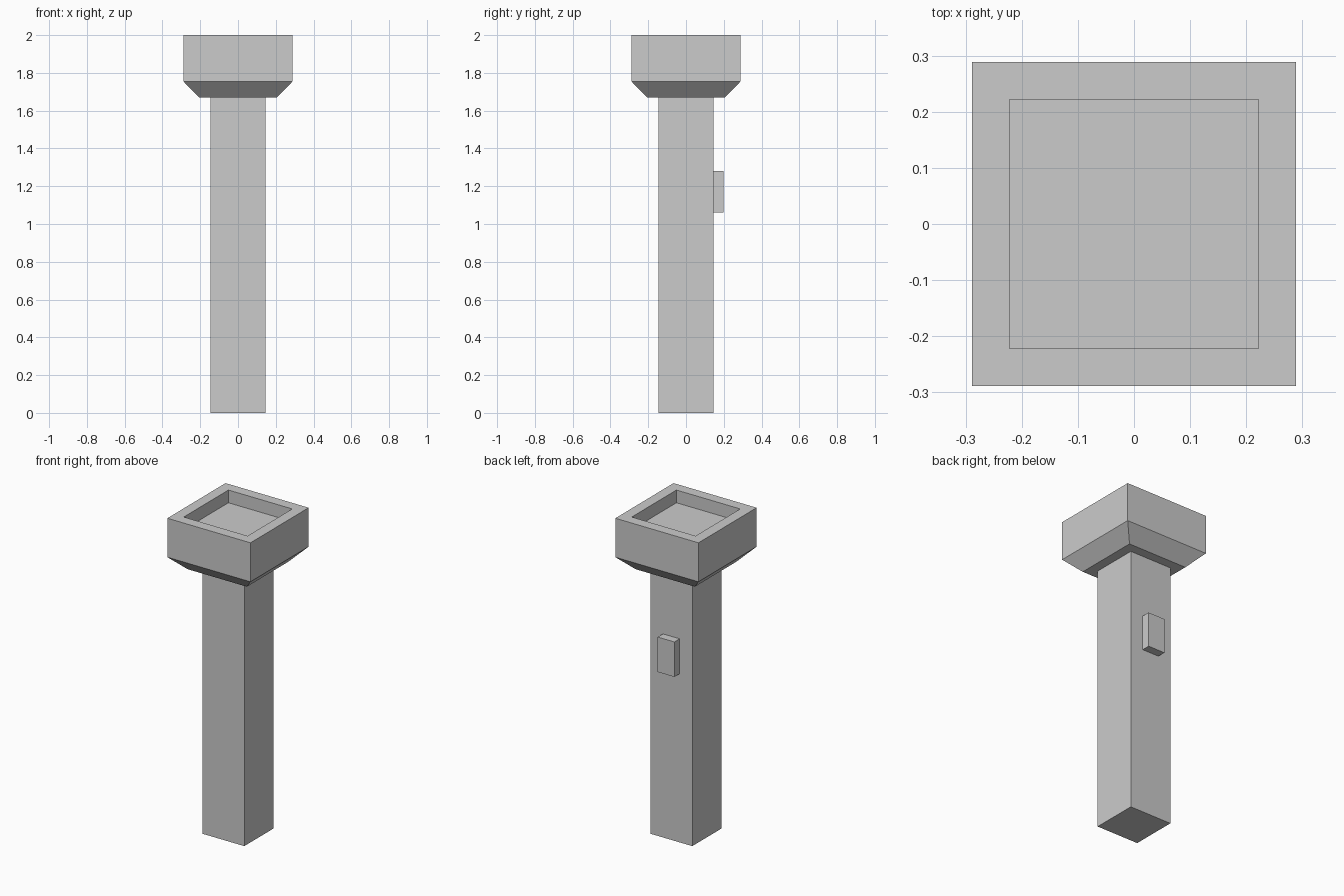
import bpy
import bmesh

cube = bpy.data.objects.get("Cube")
if cube:
    bpy.data.objects.remove(cube, do_unlink=True)

# Single flat grey
grey = bpy.data.materials.new("plain_grey")
grey.use_nodes = True
colour = (0.6, 0.6, 0.6, 1)
grey.diffuse_color = colour
grey.node_tree.nodes["Principled BSDF"].inputs["Base Color"].default_value = colour


def square_loft(name, sections, centre_y=0):
    """Skin rectangular sections (half width, half depth, height), capped at both ends."""
    bm = bmesh.new()
    rings = [[bm.verts.new((sx * hx, centre_y + sy * hy, z))
              for sx, sy in ((-1, -1), (1, -1), (1, 1), (-1, 1))]
             for hx, hy, z in sections]
    for low, high in zip(rings, rings[1:]):
        for i in range(4):
            j = (i + 1) % 4
            bm.faces.new((low[i], low[j], high[j], high[i]))
    bm.faces.new(rings[0][::-1])
    bm.faces.new(rings[-1])
    bmesh.ops.recalc_face_normals(bm, faces=bm.faces)
    mesh = bpy.data.meshes.new(name)
    bm.to_mesh(mesh)
    bm.free()
    mesh.materials.append(grey)
    obj = bpy.data.objects.new(name, mesh)
    bpy.context.collection.objects.link(obj)
    return obj


# Square shaft
SHAFT = 0.146
HEAD_BASE = 1.67
square_loft("shaft", [(SHAFT, SHAFT, 0), (SHAFT, SHAFT, HEAD_BASE)])

# Flared head with a recessed top
head_profile = [(0.206, HEAD_BASE), (0.289, 1.755), (0.289, 2.0),
                (0.222, 2.0), (0.222, 1.92)]
square_loft("head", [(r, r, z) for r, z in head_profile])

# Switch block on the back of the shaft
DEPTH = 0.026
square_loft("switch", [(0.058, DEPTH, 1.06), (0.058, DEPTH, 1.28)],
            centre_y=SHAFT + DEPTH)
